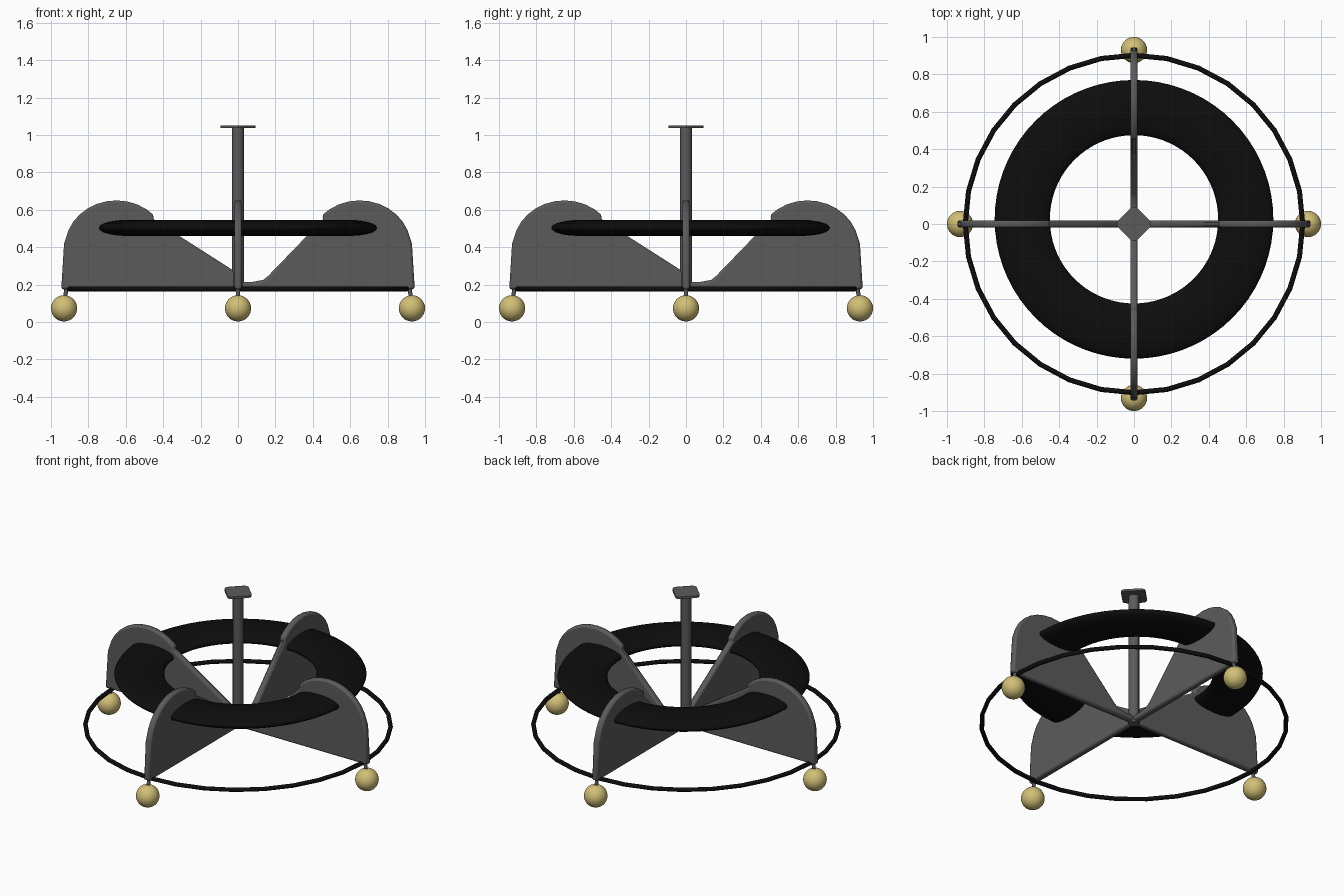
import bpy
import bmesh
import math
from mathutils import Vector

if "Cube" in bpy.data.objects:
    bpy.data.objects.remove(bpy.data.objects["Cube"])


def make_material(name, rgb):
    mat = bpy.data.materials.new(name)
    mat.use_nodes = True
    mat.diffuse_color = (*rgb, 1)
    bsdf = next(n for n in mat.node_tree.nodes if n.type == 'BSDF_PRINCIPLED')
    bsdf.inputs["Base Color"].default_value = (*rgb, 1)
    return mat


grey = make_material("dark grey", (0.105, 0.105, 0.105))
black = make_material("black", (0.004, 0.004, 0.004))
gold = make_material("pale gold", (0.64, 0.52, 0.18))


def finish(obj, name, mat, angle=None):
    obj.name = name
    obj.data.name = name
    obj.data.materials.append(mat)
    if angle:
        bpy.ops.object.select_all(action='DESELECT')
        obj.select_set(True)
        bpy.context.view_layer.objects.active = obj
        bpy.ops.object.shade_smooth_by_angle(angle=math.radians(angle))
    return obj


def bevel(obj, width, segments):
    mod = obj.modifiers.new("edge bevel", 'BEVEL')
    mod.width = width
    mod.segments = segments
    mod.limit_method = 'ANGLE'
    mod.angle_limit = math.radians(60)


def rod(name, start, end, radius, sides):
    a, b = Vector(start), Vector(end)
    bpy.ops.mesh.primitive_cylinder_add(vertices=sides, radius=radius,
                                        depth=(b - a).length, location=(a + b) / 2)
    obj = bpy.context.object
    obj.rotation_euler = (b - a).to_track_quat('Z', 'Y').to_euler()
    return finish(obj, name, grey, 50)


def torus(name, major, minor, sides, rings, location, squash, angle):
    bpy.ops.mesh.primitive_torus_add(major_radius=major, minor_radius=minor,
                                     major_segments=sides, minor_segments=rings,
                                     location=location)
    obj = bpy.context.object
    obj.scale.z = squash
    return finish(obj, name, black, angle)


def fin(name, inner, turn):
    """Upright plate with a domed outer end; inner is its lower sloping edge."""
    dome = [(0.945, 0.175), (0.93, 0.42)]
    for i in range(1, 12):
        a = math.radians(10 + i * 11.5)
        dome.append((0.65 + 0.275 * math.cos(a), 0.40 + 0.25 * math.sin(a)))
    outline = dome + [(0.455, 0.55)] + inner
    bm = bmesh.new()
    half = 0.02
    face = bm.faces.new([bm.verts.new((x, -half, z)) for x, z in outline])
    ext = bmesh.ops.extrude_face_region(bm, geom=[face])
    verts = [v for v in ext["geom"] if isinstance(v, bmesh.types.BMVert)]
    bmesh.ops.translate(bm, verts=verts, vec=(0, 2 * half, 0))
    bmesh.ops.recalc_face_normals(bm, faces=bm.faces)
    mesh = bpy.data.meshes.new(name)
    bm.to_mesh(mesh)
    bm.free()
    obj = bpy.data.objects.new(name, mesh)
    bpy.context.collection.objects.link(obj)
    obj.rotation_euler.z = turn
    finish(obj, name, grey, 40)
    bevel(obj, 0.012, 2)


# Four crossed fins: two steep, two with a longer slope
steep = [(0.16, 0.245), (0.135, 0.225), (0.08, 0.215), (0.0, 0.215), (0.0, 0.175)]
shallow = [(0.0, 0.26), (-0.02, 0.22), (-0.02, 0.175)]
fin("left_fin", steep, 0)
fin("back_fin", steep, math.pi / 2)
fin("right_fin", shallow, math.pi)
fin("front_fin", shallow, -math.pi / 2)

# Flattened ring held by the fins, and the thin hoop below
torus("padded_ring", 0.5975, 0.1475, 72, 20, (0, 0.025, 0.503), 0.29, 60)
torus("lower_hoop", 0.902, 0.0135, 32, 8, (0, 0, 0.176), 1, 50)

# Ball feet on short stems
for i, side in enumerate(("left", "back", "right", "front")):
    c, s = math.cos(i * math.pi / 2), math.sin(i * math.pi / 2)
    rod(side + "_stem", (0.915 * c, 0.915 * s, 0.19),
        (0.93 * c, 0.93 * s, 0.1), 0.011, 8)
    bpy.ops.mesh.primitive_uv_sphere_add(segments=32, ring_count=16, radius=0.07,
                                         location=(0.93 * c, 0.93 * s, 0.073))
    finish(bpy.context.object, side + "_ball_foot", gold, 40)

# Centre mast and its square cap with clipped corners
rod("mast", (0, 0, 0.17), (0, 0, 1.04), 0.032, 12)
bm = bmesh.new()
bmesh.ops.create_cube(bm, size=1)
bmesh.ops.scale(bm, vec=(0.145, 0.145, 0.014), verts=bm.verts)
upright = [e for e in bm.edges if abs(e.verts[0].co.z - e.verts[1].co.z) > 0.01]
bmesh.ops.bevel(bm, geom=upright, offset=0.024, segments=2, profile=0.5, affect='EDGES')
mesh = bpy.data.meshes.new("mast_cap")
bm.to_mesh(mesh)
bm.free()
cap = bpy.data.objects.new("mast_cap", mesh)
bpy.context.collection.objects.link(cap)
cap.location.z = 1.043
cap.rotation_euler.z = math.pi / 4
finish(cap, "mast_cap", grey)
